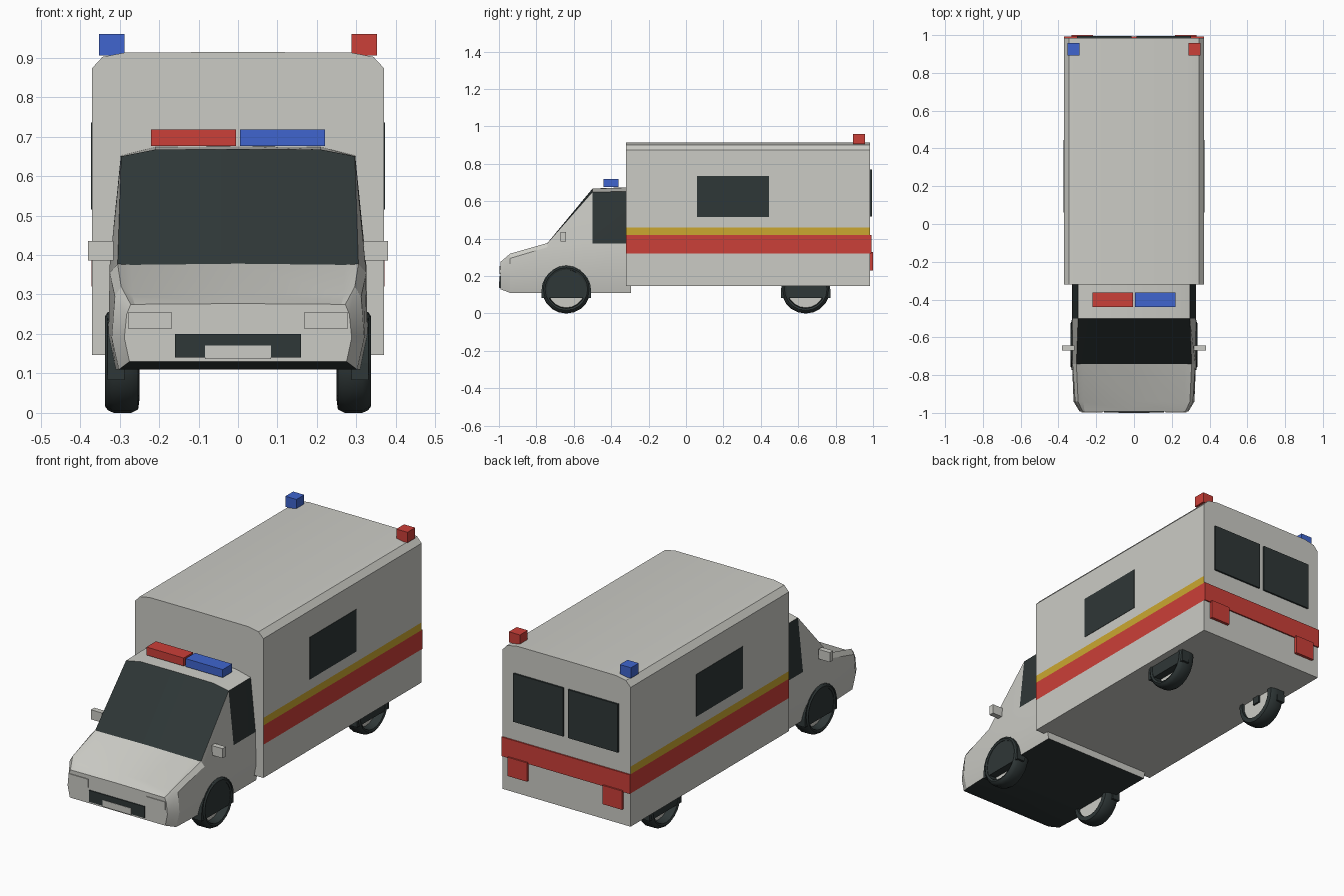
import bpy, bmesh
from math import sin, cos, pi

cube = bpy.data.objects.get("Cube")
if cube:
    bpy.data.objects.remove(cube, do_unlink=True)


def material(name, rgb):
    m = bpy.data.materials.new(name)
    m.use_nodes = True
    m.diffuse_color = (*rgb, 1)
    bsdf = next(n for n in m.node_tree.nodes if n.type == 'BSDF_PRINCIPLED')
    bsdf.inputs["Base Color"].default_value = (*rgb, 1)
    return m


BODY = material("off_white_paint", (0.60, 0.60, 0.56))
DARK = material("dark_glass_and_rubber", (0.028, 0.038, 0.038))
RED = material("red", (0.60, 0.05, 0.04))
BLUE = material("blue", (0.05, 0.13, 0.62))
YELLOW = material("yellow", (0.60, 0.39, 0.03))


def finish(name, bm, mats, mirror=False, smooth=None):
    bmesh.ops.recalc_face_normals(bm, faces=bm.faces[:])
    mesh = bpy.data.meshes.new(name)
    bm.to_mesh(mesh)
    bm.free()
    for m in mats:
        mesh.materials.append(m)
    ob = bpy.data.objects.new(name, mesh)
    bpy.context.collection.objects.link(ob)
    if mirror:
        ob.modifiers.new("Mirror", 'MIRROR')
    if smooth:
        bpy.ops.object.select_all(action='DESELECT')
        ob.select_set(True)
        bpy.context.view_layer.objects.active = ob
        bpy.ops.object.shade_smooth_by_angle(angle=smooth)
    return ob


def box(name, x, y, z, mat, mirror=False):
    bm = bmesh.new()
    bmesh.ops.create_cube(bm, size=1)
    for v in bm.verts:
        v.co = [a + (b - a) * (c + 0.5) for (a, b), c in zip((x, y, z), v.co)]
    return finish(name, bm, [mat], mirror)


def loft(name, rings, mats, rule, smooth):
    """Skin half sections, given from bottom centre to top centre."""
    bm = bmesh.new()
    loops = []
    for y, half in rings:
        full = half + [(-x, z) for x, z in reversed(half[1:-1])]
        loops.append([bm.verts.new((x, y, z)) for x, z in full])
    n, last = len(loops[0]), len(rings[0][1]) - 1
    for s, (a, b) in enumerate(zip(loops, loops[1:])):
        for i in range(n):
            j = (i + 1) % n
            f = bm.faces.new((a[i], a[j], b[j], b[i]))
            f.material_index = rule(s, i if i < last else n - 1 - i)
    bm.faces.new(loops[0])
    bm.faces.new(loops[-1])
    return finish(name, bm, mats, smooth=smooth)


def lathe(name, profile, y, z, mat, steps=20):
    """Turn a closed (radius, x) profile about a sideways axle."""
    bm = bmesh.new()
    loops = [[bm.verts.new((x, y + r * cos(2 * pi * k / steps),
                            z + r * sin(2 * pi * k / steps)))
              for r, x in profile] for k in range(steps)]
    n = len(profile)
    for k in range(steps):
        a, b = loops[k], loops[(k + 1) % steps]
        for i in range(n):
            j = (i + 1) % n
            bm.faces.new((a[i], a[j], b[j], b[i]))
    return finish(name, bm, [mat], True, 0.6)


def side_plate(name, outline, x0, x1, mat):
    """Extrude a (y, z) outline sideways."""
    bm = bmesh.new()
    a = [bm.verts.new((x0, y, z)) for y, z in outline]
    b = [bm.verts.new((x1, y, z)) for y, z in outline]
    bm.faces.new(a)
    bm.faces.new(b)
    for i in range(len(a)):
        j = (i + 1) % len(a)
        bm.faces.new((a[i], a[j], b[j], b[i]))
    return finish(name, bm, [mat], True)


# Rear compartment with its painted side stripes
section = [(0, 0.147), (0.37, 0.147), (0.37, 0.32), (0.37, 0.42), (0.37, 0.46),
           (0.37, 0.873), (0.343, 0.902), (0.285, 0.913), (0, 0.914)]
loft("rear_compartment", [(-0.32, section), (0.985, section)], [BODY, RED, YELLOW],
     lambda s, i: {2: 1, 3: 2}.get(i, 0), 0.5)

# Cab: nose, bonnet, windscreen and roof sections
sill = [(0, 0.11), (0.31, 0.11), (0.328, 0.2)]
cab = [
    (-0.993, [(0, 0.13), (0.275, 0.13), (0.288, 0.19), (0.282, 0.25),
              (0.272, 0.275), (0.262, 0.275), (0, 0.277)]),
    (-0.94, [(0, 0.11), (0.302, 0.11), (0.32, 0.19), (0.312, 0.295),
             (0.296, 0.32), (0.268, 0.297), (0, 0.3)]),
    (-0.74, sill + [(0.325, 0.355), (0.305, 0.377), (0.27, 0.375), (0, 0.378)]),
    (-0.5, sill + [(0.325, 0.375), (0.296, 0.65), (0.21, 0.667), (0, 0.668)]),
    (-0.293, sill + [(0.325, 0.375), (0.297, 0.652), (0.21, 0.674), (0, 0.676)]),
]
glass = {(2, 4), (2, 5), (3, 3)}
loft("cab", cab, [BODY, DARK], lambda s, i: int(i == 0 or (s, i) in glass), 0.45)

# Nose details
box("grille", (-0.16, 0.16), (-0.998, -0.98), (0.14, 0.2), DARK)
box("number_plate", (-0.083, 0.083), (-1.0, -0.98), (0.137, 0.171), BODY)
box("headlights", (0.168, 0.277), (-0.997, -0.98), (0.212, 0.255), BODY, True)
box("door_mirrors", (0.315, 0.38), (-0.67, -0.642), (0.386, 0.436), BODY, True)

# Compartment windows and rear trim
box("side_windows", (0.365, 0.372), (0.06, 0.445), (0.515, 0.735), DARK, True)
box("rear_windows", (0.014, 0.302), (0.985, 0.994), (0.518, 0.77), DARK, True)
box("rear_band", (-0.371, 0.371), (0.984, 0.992), (0.32, 0.42), RED)
box("rear_lamps", (0.218, 0.33), (0.984, 1.0), (0.23, 0.328), RED, True)

# Warning lights
for side, bar, beacon, col in ((-1, "red", "blue", (RED, BLUE)),
                               (1, "blue", "red", (BLUE, RED))):
    box(bar + "_light_bar", sorted((side * 0.005, side * 0.22)),
        (-0.44, -0.362), (0.676, 0.718), col[0])
    box(beacon + "_rear_beacon", sorted((side * 0.288, side * 0.352)),
        (0.893, 0.957), (0.905, 0.96), col[1])

# Wheels with dark arch plates covering their upper part
tyre = [(0.104, 0.333), (0.114, 0.337), (0.124, 0.33), (0.131, 0.315),
        (0.131, 0.27), (0.122, 0.253), (0.1, 0.25), (0.1, 0.29)]
for end, y in (("front", -0.64), ("rear", 0.64)):
    lathe(end + "_tyres", tyre, y, 0.131, DARK)
    lathe(end + "_hubs", [(0.001, 0.265), (0.105, 0.265), (0.105, 0.29), (0.001, 0.29)],
          y, 0.131, BODY)
    box(end + "_axle_ends", (0.255, 0.27), (y - 0.022, y + 0.022), (0.11, 0.152), DARK, True)
    arc = [(y + 0.132 * cos(pi * k / 12), 0.126 + 0.127 * sin(pi * k / 12))
           for k in range(13)]
    side_plate(end + "_arches", [(y + 0.132, 0.083)] + arc + [(y - 0.132, 0.083)],
               0.288, 0.331, DARK)
